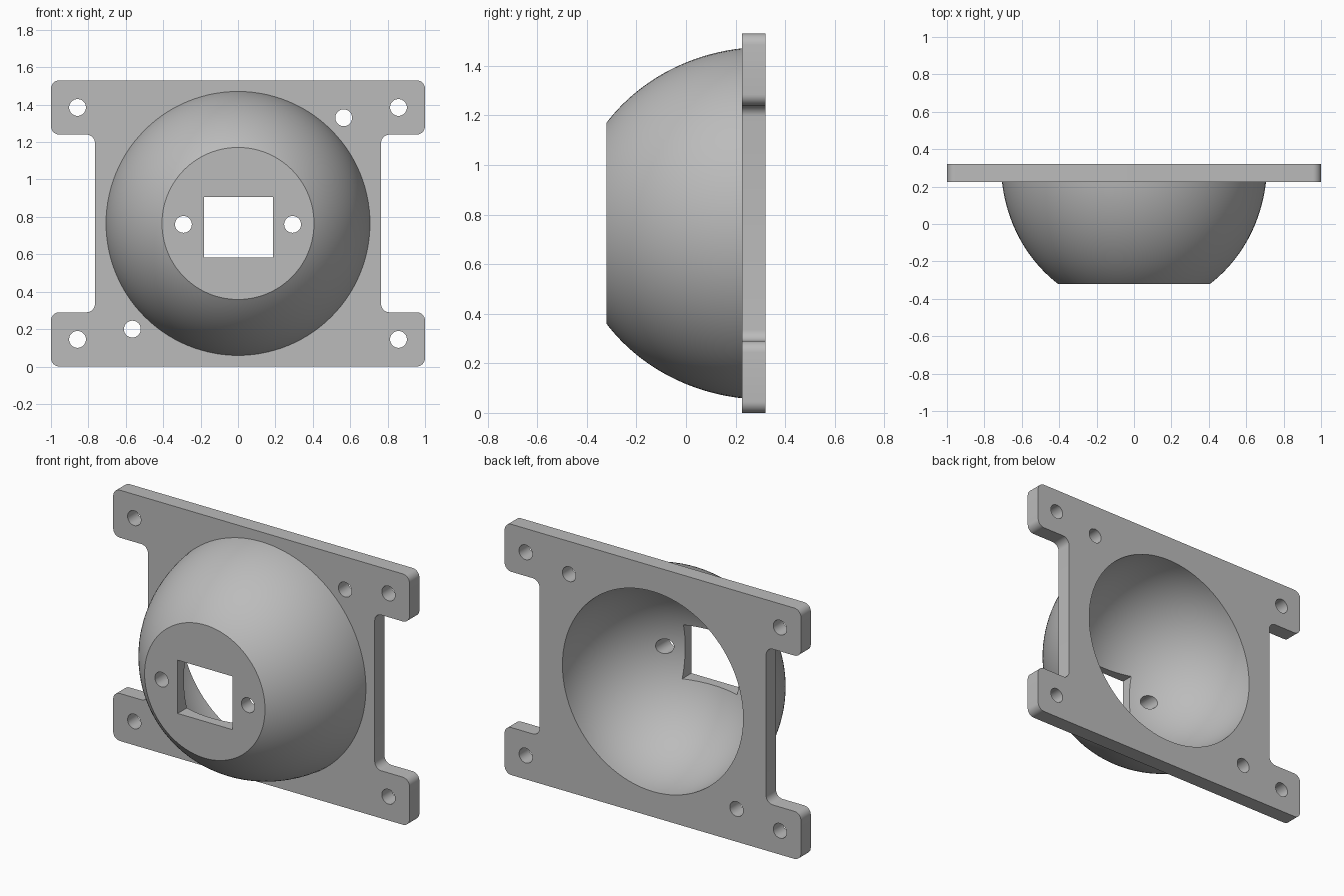
import bpy, bmesh, math
from mathutils import Matrix, Vector

cube = bpy.data.objects.get("Cube")
if cube:
    bpy.data.objects.remove(cube, do_unlink=True)

MID_Z = 0.765                 # height of the dome axis
FRONT, PLATE, BACK = -0.32, 0.225, 0.32

grey = bpy.data.materials.new("plain grey")
grey.use_nodes = True
grey.diffuse_color = (0.5, 0.5, 0.5, 1)
grey.node_tree.nodes["Principled BSDF"].inputs["Base Color"].default_value = (0.5, 0.5, 0.5, 1)


def make_object(name, bm):
    bmesh.ops.recalc_face_normals(bm, faces=bm.faces)
    mesh = bpy.data.meshes.new(name)
    bm.to_mesh(mesh)
    bm.free()
    mesh.materials.append(grey)
    obj = bpy.data.objects.new(name, mesh)
    bpy.context.collection.objects.link(obj)
    return obj


def combine(target, tool, operation):
    """Apply a boolean and remove the tool object."""
    tool.hide_render = True
    mod = target.modifiers.new(operation.lower(), 'BOOLEAN')
    mod.operation, mod.object, mod.solver = operation, tool, 'EXACT'
    bpy.ops.object.select_all(action='DESELECT')
    bpy.context.view_layer.objects.active = target
    target.select_set(True)
    bpy.ops.object.modifier_apply(modifier=mod.name)
    bpy.data.objects.remove(tool, do_unlink=True)


def hole_cutter(x, z, radius=0.045):
    bm = bmesh.new()
    turn = Matrix.Translation((x, 0, z)) @ Matrix.Rotation(math.pi / 2, 4, 'X')
    bmesh.ops.create_cone(bm, cap_ends=True, segments=40, radius1=radius,
                          radius2=radius, depth=1, matrix=turn)
    return make_object("hole_cutter", bm)


# Mounting plate: an H outline with rounded corners, extruded to the back
quarter = [(1, 0.765), (1, 0.475), (0.765, 0.475)]
outline = ([(x, z) for x, z in quarter] + [(x, -z) for x, z in quarter[::-1]]
           + [(-x, -z) for x, z in quarter] + [(-x, z) for x, z in quarter[::-1]])
# start each side at its outer corner so the loop runs around the plate
right_side = [(1, 0.765), (1, 0.475), (0.765, 0.475), (0.765, -0.475), (1, -0.475), (1, -0.765)]
outline = right_side + [(-x, z) for x, z in right_side[::-1]]
bm = bmesh.new()
face = bm.faces.new([bm.verts.new((x, PLATE, MID_Z + z)) for x, z in outline])
bmesh.ops.bevel(bm, geom=list(bm.verts), offset=0.045, segments=8, profile=0.5,
                affect='VERTICES')
result = bmesh.ops.extrude_face_region(bm, geom=list(bm.faces))
moved = [v for v in result["geom"] if isinstance(v, bmesh.types.BMVert)]
bmesh.ops.translate(bm, verts=moved, vec=(0, BACK - PLATE, 0))
bracket = make_object("domed_bracket", bm)

# Dome: a turned elliptical profile with a flat nose, rooted inside the plate
WIDE, DEEP, STEPS = 0.711, 0.78, 32
start, end = math.acos((BACK - FRONT) / DEEP), math.acos(0.05 / DEEP)
profile = [(0, FRONT)]
for i in range(STEPS + 1):
    a = start + (end - start) * i / STEPS
    profile.append((WIDE * math.sin(a), BACK - DEEP * math.cos(a)))
profile.append((0, profile[-1][1]))
bm = bmesh.new()
points = [bm.verts.new((r, y, MID_Z)) for r, y in profile]
edges = [bm.edges.new(pair) for pair in zip(points, points[1:])]
bmesh.ops.spin(bm, geom=points + edges, cent=(0, 0, MID_Z), axis=(0, 1, 0),
               angle=math.tau, steps=112, use_merge=True)
bmesh.ops.remove_doubles(bm, verts=bm.verts, dist=0.0001)
combine(bracket, make_object("dome", bm), 'UNION')

# Hollow: a sphere centred on the back face
bm = bmesh.new()
place = Matrix.Translation((0, BACK, MID_Z)) @ Matrix.Rotation(math.pi / 2, 4, 'X')
bmesh.ops.create_uvsphere(bm, u_segments=96, v_segments=64, radius=0.61, matrix=place)
# keep the equator ring off the back face
bmesh.ops.translate(bm, verts=bm.verts, vec=(0, 0.001, 0))
combine(bracket, make_object("hollow_cutter", bm), 'DIFFERENCE')

# Rectangular window through the nose
bm = bmesh.new()
bmesh.ops.create_cube(bm, size=1, matrix=Matrix.Translation((0.002, -0.3, 0.745))
                      @ Matrix.Diagonal(Vector((0.37, 0.6, 0.325, 1))))
combine(bracket, make_object("window_cutter", bm), 'DIFFERENCE')

# Screw holes: four in the tabs, two in the plate, two in the nose
holes = [(sx * 0.858, MID_Z + sz * 0.62) for sx in (-1, 1) for sz in (-1, 1)]
holes += [(s * 0.565, MID_Z + s * 0.565) for s in (-1, 1)]
holes += [(s * 0.292, 0.76) for s in (-1, 1)]
for x, z in holes:
    combine(bracket, hole_cutter(x, z), 'DIFFERENCE')

# Smooth curved walls, crisp edges
bpy.ops.object.select_all(action='DESELECT')
bpy.context.view_layer.objects.active = bracket
bracket.select_set(True)
bpy.ops.object.shade_smooth_by_angle(angle=math.radians(30))
